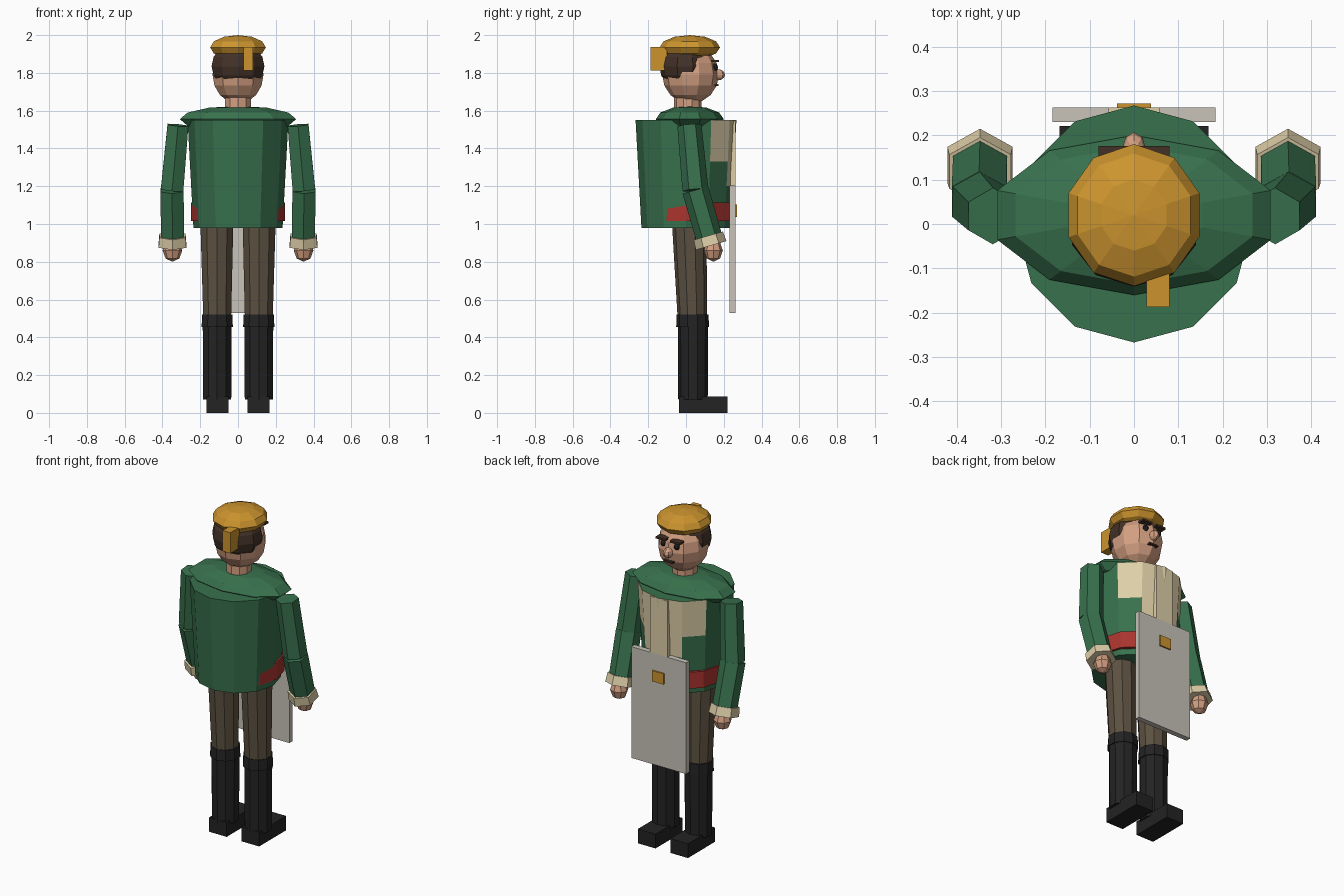
import bpy, bmesh, math
from mathutils import Vector, Matrix

if "Cube" in bpy.data.objects:
    bpy.data.objects.remove(bpy.data.objects["Cube"])


def material(name, r, g, b):
    lin = [(c / 255 / 12.92) if c < 10 else ((c / 255 + 0.055) / 1.055) ** 2.4 for c in (r, g, b)]
    m = bpy.data.materials.new(name)
    m.diffuse_color = (*lin, 1)
    m.use_nodes = True
    m.node_tree.nodes["Principled BSDF"].inputs["Base Color"].default_value = m.diffuse_color
    return m


GREEN = material("coat green", 56, 113, 77)
GOLD = material("gold", 204, 148, 46)
CREAM = material("cream", 222, 207, 168)
LINEN = material("apron linen", 200, 196, 185)
SKIN = material("skin", 212, 160, 130)
BROWN = material("trouser brown", 92, 81, 65)
BLACK = material("boot black", 35, 35, 36)
RED = material("belt red", 170, 52, 46)
HAIR = material("hair brown", 66, 49, 39)


def finish(name, bm, mat):
    me = bpy.data.meshes.new(name)
    bmesh.ops.recalc_face_normals(bm, faces=bm.faces)
    bm.to_mesh(me)
    bm.free()
    me.materials.append(mat)
    ob = bpy.data.objects.new(name, me)
    bpy.context.collection.objects.link(ob)
    return ob


def ball(name, mat, c, r, n=10, rings=6):
    bm = bmesh.new()
    bmesh.ops.create_uvsphere(bm, u_segments=n, v_segments=rings, radius=1)
    bmesh.ops.transform(bm, matrix=Matrix.LocRotScale(Vector(c), None, Vector(r)), verts=bm.verts)
    return finish(name, bm, mat)


def box(name, mat, lo, hi):
    bm = bmesh.new()
    lo, hi = Vector(lo), Vector(hi)
    bmesh.ops.create_cube(bm, size=1)
    bmesh.ops.transform(bm, matrix=Matrix.LocRotScale((lo + hi) / 2, None, hi - lo), verts=bm.verts)
    return finish(name, bm, mat)


def tube(name, mat, p0, p1, r0, r1, n=10, sy=1.0):
    """Tapered prism from p0 to p1 with a vertex towards +y."""
    bm = bmesh.new()
    p0, p1 = Vector(p0), Vector(p1)
    d = p1 - p0
    bmesh.ops.create_cone(bm, cap_ends=True, segments=n, radius1=r0, radius2=r1, depth=d.length)
    up = d if d.z > 0 else -d
    if d.z < 0:
        bmesh.ops.scale(bm, vec=(1, 1, -1), verts=bm.verts)
    bmesh.ops.scale(bm, vec=(1, sy, 1), verts=bm.verts)
    rot = Vector((0, 0, 1)).rotation_difference(up)
    bmesh.ops.transform(bm, matrix=Matrix.LocRotScale((p0 + p1) / 2, rot, None), verts=bm.verts)
    return finish(name, bm, mat)


# Coat body, with cream shirt front painted by height and direction
bm = bmesh.new()
bmesh.ops.create_cone(bm, cap_ends=True, segments=12, radius1=0.236, radius2=0.267, depth=0.57)
bmesh.ops.translate(bm, vec=(0, 0, 1.265), verts=bm.verts)
for z in (1.2, 1.33):
    bmesh.ops.bisect_plane(bm, geom=bm.verts[:] + bm.edges[:] + bm.faces[:],
                           plane_co=(0, 0, z), plane_no=(0, 0, 1))
coat = finish("coat_body", bm, GREEN)
coat.data.materials.append(CREAM)
for f in coat.data.polygons:
    if (f.normal.y > 0.9 and f.center.z > 1.2) or (f.normal.y > 0.6 and f.center.z > 1.33):
        f.material_index = 1

ball("shoulders", GREEN, (0, 0.02, 1.555), (0.324, 0.18, 0.07))
box("shirt_placket", CREAM, (-0.058, 0.235, 1.2), (0.058, 0.262, 1.545))
tube("belt", RED, (0, 0.02, 1.015), (0, 0.02, 1.115), 0.248, 0.248, 12, 0.965)
box("apron", LINEN, (-0.184, 0.23, 0.53), (0.184, 0.262, 1.205))
box("buckle", GOLD, (-0.038, 0.255, 1.037), (0.038, 0.271, 1.102))

# Head
tube("neck", SKIN, (0, 0.01, 1.58), (0, 0.01, 1.68), 0.073, 0.073)
ball("head", SKIN, (0, 0.024, 1.792), (0.142, 0.15, 0.155), 10, 8)
ball("hair", HAIR, (0, -0.005, 1.835), (0.147, 0.136, 0.13), 10, 8)
ball("cap", GOLD, (0, 0.02, 1.935), (0.155, 0.16, 0.065))
box("cap_tab", GOLD, (0.028, -0.187, 1.812), (0.08, -0.1, 1.938))
ball("nose", SKIN, (0, 0.167, 1.79), (0.027, 0.04, 0.03), 8, 6)
box("mouth", HAIR, (-0.03, 0.14, 1.73), (0.03, 0.172, 1.74))

# Mirrored parts
for side, s in (("left", -1), ("right", 1)):
    ball("eye_" + side, BLACK, (0.045 * s, 0.152, 1.83), (0.017, 0.017, 0.019), 8, 6)
    box("brow_" + side, HAIR, (min(0.015 * s, 0.08 * s), 0.135, 1.857),
        (max(0.015 * s, 0.08 * s), 0.176, 1.869))
    # Arms
    elbow, wrist = (0.349 * s, 0.05, 1.18), (0.347 * s, 0.122, 0.93)
    tube("upper_arm_" + side, GREEN, (0.318 * s, 0.018, 1.523), elbow, 0.064, 0.069, 6)
    tube("forearm_" + side, GREEN, elbow, wrist, 0.071, 0.07, 6)
    tube("cuff_" + side, CREAM, (0.347 * s, 0.118, 0.938), (0.347 * s, 0.133, 0.886), 0.08, 0.085, 6)
    ball("hand_" + side, SKIN, (0.347 * s, 0.145, 0.86), (0.052, 0.05, 0.06), 8, 4)
    # Legs and boots
    tube("trouser_leg_" + side, BROWN, (0.11 * s, 0.034, 0.48), (0.112 * s, 0.017, 1.02), 0.077, 0.092)
    tube("boot_shaft_" + side, BLACK, (0.11 * s, 0.037, 0.07), (0.11 * s, 0.037, 0.5), 0.078, 0.081)
    tube("boot_top_" + side, BLACK, (0.11 * s, 0.035, 0.455), (0.11 * s, 0.035, 0.52), 0.087, 0.084)
    box("boot_foot_" + side, BLACK, (0.109 * s - 0.059, -0.037, 0), (0.109 * s + 0.059, 0.221, 0.087))
